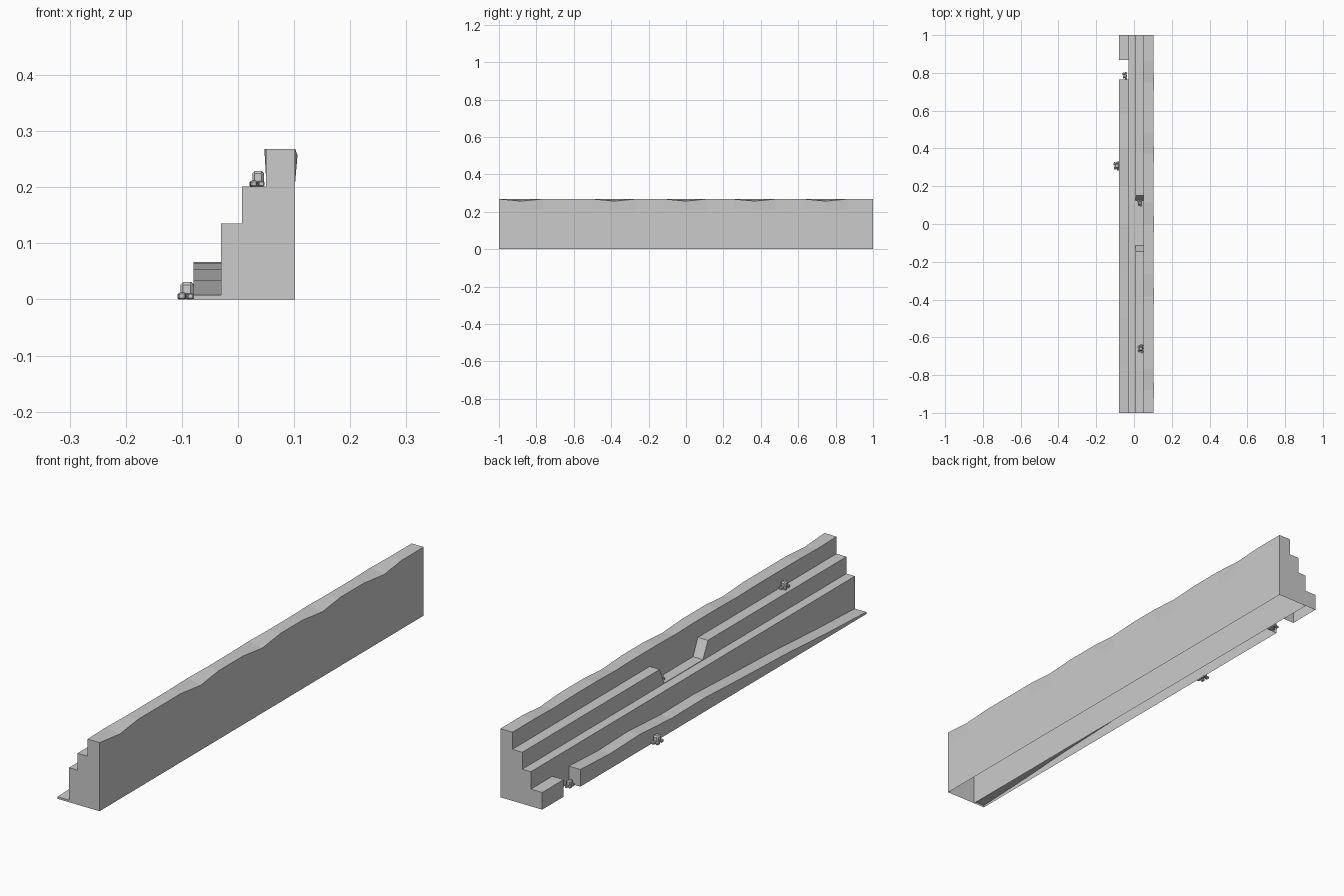
import bpy, bmesh, random
from mathutils import Matrix, Vector

if "Cube" in bpy.data.objects:
    bpy.data.objects.remove(bpy.data.objects["Cube"])

random.seed(4)


def finish(bm, name):
    bmesh.ops.recalc_face_normals(bm, faces=bm.faces)
    me = bpy.data.meshes.new(name)
    bm.to_mesh(me)
    bm.free()
    ob = bpy.data.objects.new(name, me)
    bpy.context.collection.objects.link(ob)


def lerp(table, y):
    for (a, fa), (b, fb) in zip(table, table[1:]):
        if a <= y <= b:
            return fa + (fb - fa) * (y - a) / (b - a)


def loft(name, ys, profile):
    """Skin an open-bottomed shell through the profiles and cap both ends."""
    bm = bmesh.new()
    rows = [[bm.verts.new((x, y, z)) for x, z in profile(y)] for y in ys]
    for r, s in zip(rows, rows[1:]):
        for i in range(len(r) - 1):
            bm.faces.new((r[i], r[i + 1], s[i + 1], s[i]))
    bm.faces.new(rows[0])
    bm.faces.new(rows[-1])
    finish(bm, name)


# Upper three steps: worn top edges and a broken stretch in the third step
dips = [-0.88, -0.38, 0.0, 0.37, 0.75]
third_height = [(-1, .201), (-.145, .201), (-.115, .137),
                (.125, .137), (.152, .201), (1, .201)]
stations = sorted({-1, 1, -.145, -.115, .125, .152}
                  | {round(d + o, 3) for d in dips for o in (-.12, 0, .115)})


def upper_profile(y):
    worn = 1 if y in dips else 0
    h3 = lerp(third_height, y)
    return [(-.03, 0), (-.03, .135), (.007, .135), (.007, h3), (.05, h3),
            (.05, .215), (.05 - .003 * worn, .268), (.102 + .004 * worn, .268 - .011 * worn),
            (.102, .21), (.102, 0)]


loft("upper_steps", stations, upper_profile)

# Lowest step: a whole block at the back, then a long eroded ramp
ramp_height = [(-1, .008), (-.75, .019), (-.5, .034), (-.25, .043),
               (0, .054), (.2, .052), (.4, .064), (.58, .059), (.765, .067)]


def lower_profile(y):
    h = lerp(ramp_height, y) if y < .8 else .067
    return [(-.079, 0), (-.079, h), (-.03, h), (-.03, 0)]


loft("lower_step_worn", [y for y, _ in ramp_height], lower_profile)
loft("lower_step_block", [.868, 1], lower_profile)


# Rubble: one bevelled stone with smaller chips around it
def stone(bm, loc, size, turn):
    part = bmesh.new()
    bmesh.ops.create_cube(part, size=1)
    bmesh.ops.bevel(part, geom=part.edges[:], offset=.2, segments=1, affect='EDGES')
    mat = Matrix.Translation(loc) @ Matrix.Rotation(turn, 4, 'Z') @ Matrix.Diagonal((*size, 1))
    bmesh.ops.transform(part, matrix=mat, verts=part.verts)
    me = bpy.data.meshes.new("stone_tmp")
    part.to_mesh(me)
    part.free()
    bm.from_mesh(me)
    bpy.data.meshes.remove(me)


def rubble(name, x, y, z, s):
    bm = bmesh.new()
    for dx, dy, w, d, h, lift in [(0, 0, .023, .026, .026, .005),
                                  (-.011, .012, .012, .016, .011, 0),
                                  (.006, -.018, .012, .013, .011, 0),
                                  (-.009, -.012, .013, .014, .012, 0),
                                  (.004, .017, .015, .015, .012, 0)]:
        stone(bm, Vector((x + dx * s, y + dy * s, z + (lift + h / 2) * s)),
              (w * s, d * s, h * s), random.uniform(-.15, .15))
    finish(bm, name)


for i, (x, y, z, s) in enumerate([(-.0905, .307, 0, 1), (.036, -.66, .201, .9),
                                  (.032, .112, .137, .75), (-.047, .785, 0, .8)]):
    rubble(f"rubble_{i + 1}", x, y, z, s)
